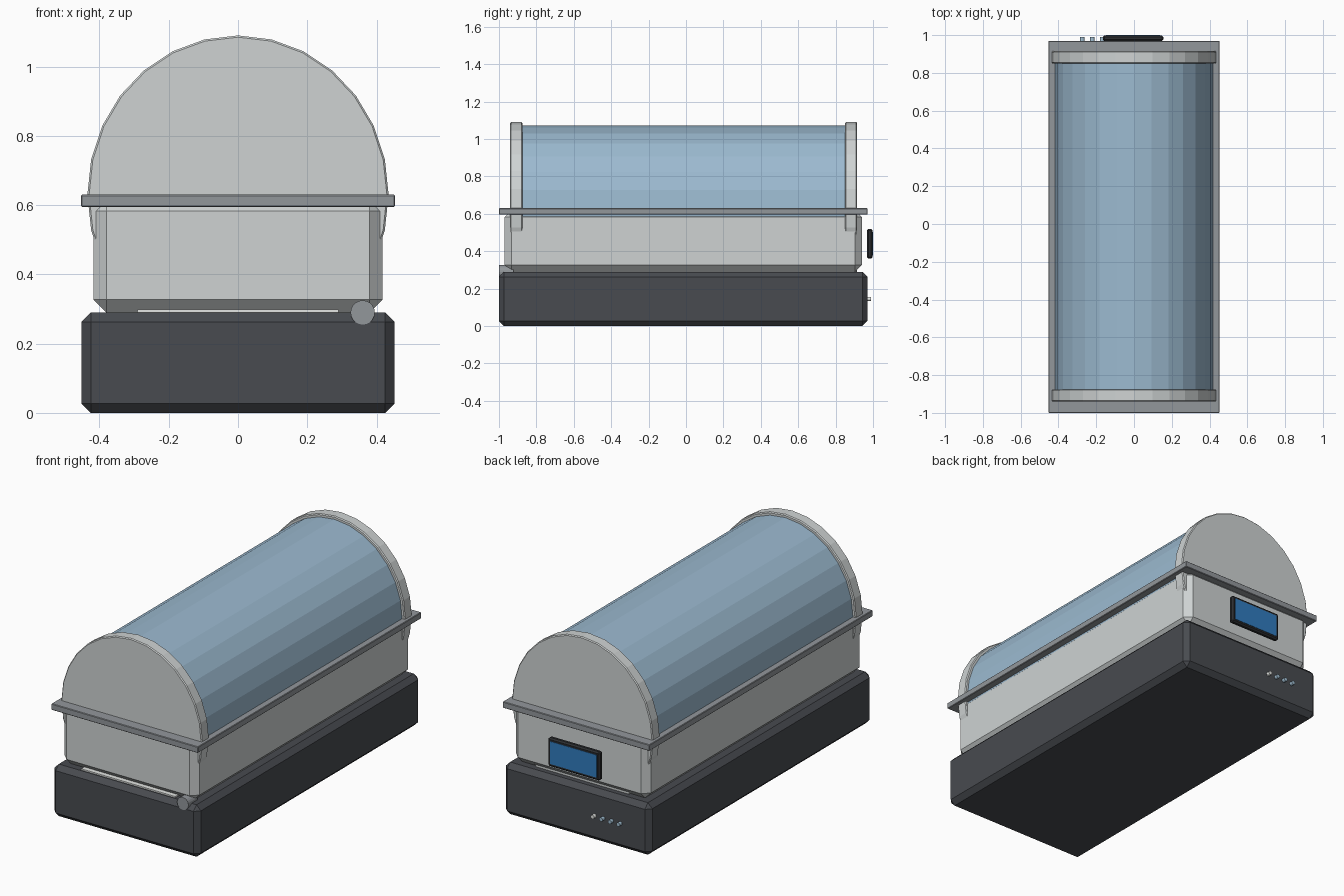
import bpy
import math

cube = bpy.data.objects.get("Cube")
if cube:
    bpy.data.objects.remove(cube, do_unlink=True)


def material(name, rgb):
    m = bpy.data.materials.new(name)
    m.use_nodes = True
    m.diffuse_color = (*rgb, 1)
    m.node_tree.nodes["Principled BSDF"].inputs["Base Color"].default_value = (*rgb, 1)
    return m


SHELL = material("pale grey shell", (0.62, 0.65, 0.65))
BASE = material("charcoal base", (0.065, 0.07, 0.08))
RIM = material("mid grey rim", (0.29, 0.31, 0.33))
GLASS = material("blue glass", (0.33, 0.49, 0.63))
FRAME = material("black frame", (0.025, 0.027, 0.03))
SCREEN = material("screen blue", (0.03, 0.2, 0.52))
LIGHT = material("white light", (0.85, 0.87, 0.85))
LED = material("pale blue light", (0.36, 0.52, 0.65))


def finish(ob, name, mat, bevel):
    ob.name = name
    ob.data.materials.append(mat)
    if bevel:
        mod = ob.modifiers.new("chamfer", "BEVEL")
        mod.width = bevel
        mod.segments = 1
        mod.limit_method = "ANGLE"
        mod.angle_limit = math.radians(50)
    return ob


def box(name, mat, x, y, z, bevel=0):
    """Box from (low, high) ranges on each axis."""
    bpy.ops.mesh.primitive_cube_add(size=1, location=[(a + b) / 2 for a, b in (x, y, z)])
    ob = bpy.context.object
    for v in ob.data.vertices:
        for i, (a, b) in enumerate((x, y, z)):
            v.co[i] *= b - a
    return finish(ob, name, mat, bevel)


def tube(name, mat, x, z, rx, rz, y, sides, bevel=0):
    """Elliptical cylinder lying along y."""
    bpy.ops.mesh.primitive_cylinder_add(vertices=sides, radius=1, depth=1)
    ob = bpy.context.object
    for v in ob.data.vertices:
        px, py, pz = v.co
        v.co = (px * rx, -pz * (y[1] - y[0]), py * rz)
    ob.location = (x, (y[0] + y[1]) / 2, z)
    return finish(ob, name, mat, bevel)


# Base and body
box("base", BASE, (-0.452, 0.452), (-1, 0.97), (0, 0.29), 0.027)
box("body", SHELL, (-0.417, 0.417), (-0.97, 0.94), (0.29, 0.62), 0.037)
box("rim", RIM, (-0.453, 0.453), (-1, 0.97), (0.595, 0.63), 0.003)

# Vaulted canopy with an end cap at each end
tube("canopy", GLASS, 0, 0.63, 0.418, 0.443, (-0.9, 0.87), 28)
for name, y in (("front_cap", (-0.94, -0.875)), ("back_cap", (0.85, 0.915))):
    tube(name, SHELL, 0, 0.63, 0.435, 0.46, y, 28, 0.005)

# Front knob and light strip
tube("knob", RIM, 0.36, 0.29, 0.035, 0.035, (-1, -0.92), 20).location.y -= 0.001
box("light_strip", LIGHT, (-0.29, 0.29), (-0.968, -0.93), (0.288, 0.298))

# Back display
box("display_frame", FRAME, (-0.165, 0.155), (0.968, 0.998), (0.36, 0.52), 0.008)
box("display_screen", SCREEN, (-0.148, 0.138), (0.994, 1.0), (0.377, 0.503))

# Row of indicator lights on the back of the base
for i in range(4):
    tube(f"indicator_{i + 1}", LED if i else LIGHT, -0.115 - i * 0.053, 0.145,
         0.011, 0.011, (0.96, 0.99), 12)
